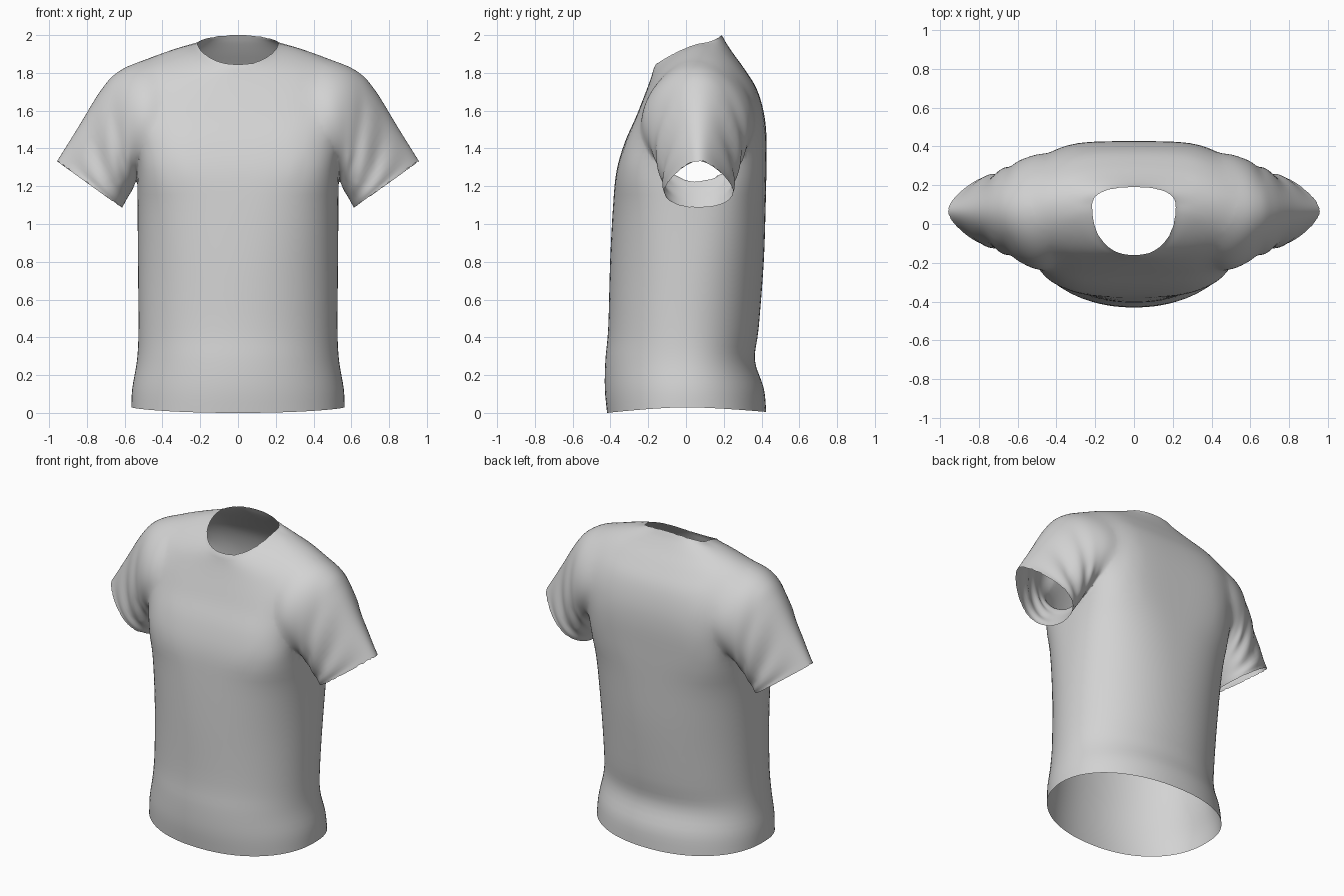
import bpy, bmesh, math

if "Cube" in bpy.data.objects:
    bpy.data.objects.remove(bpy.data.objects["Cube"])

SEG = 88


def catmull(rows, steps):
    """Smoothly interpolate a list of equal-length tuples."""
    out = []
    for i in range(len(rows) - 1):
        a, b = rows[max(i - 1, 0)], rows[i]
        c, d = rows[i + 1], rows[min(i + 2, len(rows) - 1)]
        for k in range(steps):
            t = k / steps
            out.append([0.5 * (2 * q + (r - p) * t + (2 * p - 5 * q + 4 * r - s) * t * t
                               + (3 * q - p - 3 * r + s) * t ** 3)
                        for p, q, r, s in zip(a, b, c, d)])
    return out + [list(rows[-1])]


def spow(v, e):
    return math.copysign(abs(v) ** e, v)


def loft(name, rings, mats):
    """Closed tube through rings; end caps carry material slot 1."""
    bm = bmesh.new()
    loops = [[bm.verts.new(p) for p in ring] for ring in rings]
    for a, b in zip(loops, loops[1:]):
        for i in range(SEG):
            j = (i + 1) % SEG
            bm.faces.new((a[i], a[j], b[j], b[i]))
    for loop in (loops[0], loops[-1]):
        centre = loop[0].co.copy() * 0
        for v in loop:
            centre += v.co / SEG
        hub = bm.verts.new(centre)
        for i in range(SEG):
            bm.faces.new((loop[i], loop[(i + 1) % SEG], hub)).material_index = 1
    bmesh.ops.recalc_face_normals(bm, faces=bm.faces)
    me = bpy.data.meshes.new(name)
    bm.to_mesh(me)
    bm.free()
    for m in mats:
        me.materials.append(m)
    ob = bpy.data.objects.new(name, me)
    bpy.context.collection.objects.link(ob)
    return ob


fabric = bpy.data.materials.new("light_grey_fabric")
fabric.diffuse_color = (0.65, 0.65, 0.65, 1)
fabric.use_nodes = True
fabric.node_tree.nodes["Principled BSDF"].inputs["Base Color"].default_value = fabric.diffuse_color
opening = bpy.data.materials.new("opening_helper")
mats = (fabric, opening)

# Torso rings: half width, side y, front y, back y, side z, front z, back z, squareness
TORSO = [
    (.565, .00, -.418, .425, .03, .00, .005, 2.15),
    (.560, .00, -.430, .412, .13, .13, .13, 2.1),
    (.535, .00, -.427, .365, .28, .28, .28, 2.1),
    (.527, .00, -.412, .385, .45, .45, .45, 2.1),
    (.530, .02, -.402, .412, .80, .80, .80, 2.2),
    (.532, .03, -.386, .422, 1.10, 1.10, 1.10, 2.6),
    (.535, .04, -.368, .426, 1.30, 1.28, 1.30, 3.4),
    (.545, .05, -.325, .426, 1.47, 1.43, 1.47, 3.7),
    (.562, .06, -.268, .410, 1.64, 1.56, 1.60, 3.4),
    (.570, .07, -.232, .372, 1.77, 1.65, 1.72, 2.9),
    (.520, .07, -.205, .310, 1.865, 1.72, 1.82, 2.5),
    (.410, .07, -.187, .252, 1.903, 1.77, 1.90, 2.4),
    (.295, .08, -.176, .215, 1.938, 1.805, 1.955, 2.3),
    (.230, .09, -.170, .198, 1.953, 1.825, 1.985, 2.3),
    (.214, .10, -.160, .190, 1.960, 1.845, 2.00, 2.3),
]


def torso_ring(row):
    hw, ys, yf, yb, zs, zf, zb, n = row
    pts = []
    for i in range(SEG):
        t = math.tau * (i + 0.5) / SEG
        c, s = spow(math.cos(t), 2 / n), spow(math.sin(t), 2 / n)
        ye, ze = (yb, zb) if s > 0 else (yf, zf)
        pts.append((hw * c, ys + (ye - ys) * abs(s), zs + (ze - zs) * abs(s) ** 1.5))
    return pts


# Sleeve rings: top x, top z, underside x, underside z, front y, back y, egg taper
SLEEVE = [
    (.36, 1.85, .38, 1.40, -.17, .30, .25),
    (.46, 1.868, .45, 1.33, -.235, .36, .20),
    (.57, 1.845, .51, 1.27, -.225, .35, .16),
    (.655, 1.795, .54, 1.225, -.190, .325, .17),
    (.735, 1.695, .56, 1.18, -.160, .295, .20),
    (.84, 1.522, .587, 1.135, -.130, .262, .28),
    (.93, 1.377, .606, 1.10, -.108, .242, .38),
    (.958, 1.332, .615, 1.085, -.102, .237, .40),
]


def sleeve_ring(row, u, side):
    tx, tz, bx, bz, yf, yb, egg = row
    pts = []
    for i in range(SEG):
        t = math.tau * i / SEG
        c, s = math.cos(t), math.sin(t)
        # soft cloth folds fading toward shoulder and cuff
        env = max(0, math.sin(math.pi * min(1, max(0, (u - .3) / .65))))
        fold = 1 + 0.06 * math.sin(32 * u + 2.5 * c) * env * s * s
        x = (tx + bx) / 2 + (tx - bx) / 2 * c
        z = (tz + bz) / 2 + (tz - bz) / 2 * c
        y = (yf + yb) / 2 + (yb - yf) / 2 * s * (1 - egg * c) * fold
        pts.append((side * x, y, z))
    return pts


shirt = loft("shirt", [torso_ring(r) for r in catmull(TORSO, 4)], mats)
rows = catmull(SLEEVE, 5)
sleeves = []
for label, side in (("right_sleeve", 1), ("left_sleeve", -1)):
    sl = loft(label, [sleeve_ring(r, k / (len(rows) - 1), side)
                      for k, r in enumerate(rows)], mats)
    sleeves.append(sl)
    mod = shirt.modifiers.new(label, 'BOOLEAN')
    mod.operation, mod.solver, mod.object = 'UNION', 'EXACT', sl

# Merge the sleeves into the torso, then open neck, hem and cuffs
dg = bpy.context.evaluated_depsgraph_get()
merged = bpy.data.meshes.new_from_object(shirt.evaluated_get(dg))
shirt.modifiers.clear()
shirt.data = merged
for sl in sleeves:
    bpy.data.objects.remove(sl)

bm = bmesh.new()
bm.from_mesh(merged)
bmesh.ops.delete(bm, geom=[f for f in bm.faces if f.material_index == 1], context='FACES')
bmesh.ops.remove_doubles(bm, verts=bm.verts, dist=0.006)
bmesh.ops.triangulate(bm, faces=[f for f in bm.faces if len(f.verts) > 4])

# Relax the armhole seams so cloth flows from shoulder to sleeve
for lo, hi, low_z, turns in ((.38, .66, 1.36, 12), (.32, .72, 1.22, 4)):
    seam = [v for v in bm.verts
            if lo < abs(v.co.x) < hi and v.co.z > low_z and not v.is_boundary]
    for _ in range(turns):
        bmesh.ops.smooth_vert(bm, verts=seam, factor=0.5,
                              use_axis_x=True, use_axis_y=True, use_axis_z=True)
bm.to_mesh(merged)
bm.free()
merged.materials.pop(index=1)
bpy.data.materials.remove(opening)

bpy.context.view_layer.objects.active = shirt
shirt.select_set(True)
bpy.ops.object.shade_smooth_by_angle(angle=math.radians(60))
